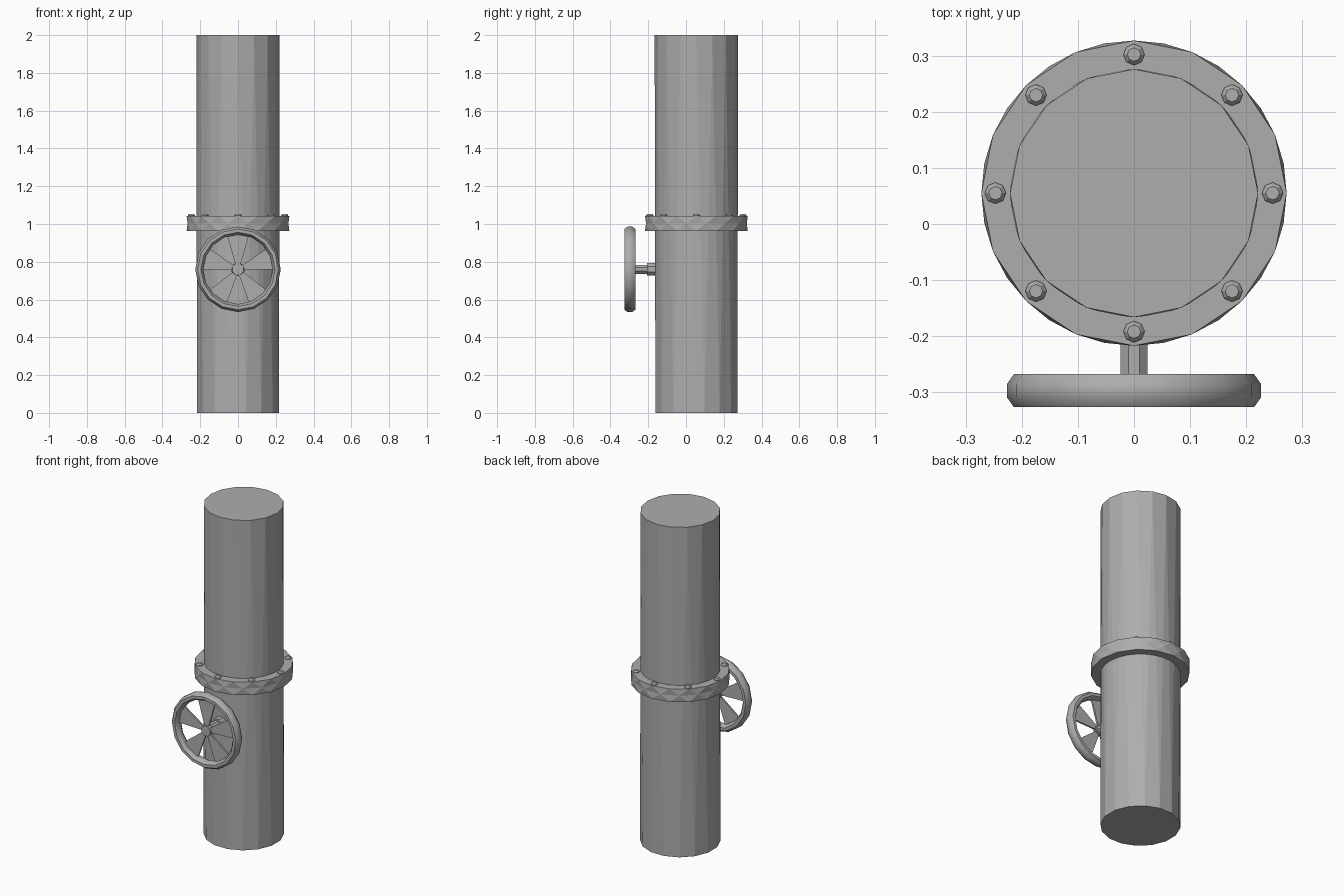
import bpy, bmesh
from math import sin, cos, pi, radians
from mathutils import Matrix

cube = bpy.data.objects.get("Cube")
if cube:
    bpy.data.objects.remove(cube)

metal = bpy.data.materials.new("grey metal")
metal.use_nodes = True
metal.diffuse_color = (0.42, 0.42, 0.42, 1)
metal.node_tree.nodes["Principled BSDF"].inputs["Base Color"].default_value = (0.42, 0.42, 0.42, 1)

AXIS_Y = 0.055                                   # pipe axis
WHEEL = Matrix.Translation((0, -0.297, 0.76)) @ Matrix.Rotation(pi / 2, 4, 'X')


def finish(name, bm, matrix=None, smooth=False):
    bmesh.ops.recalc_face_normals(bm, faces=bm.faces)
    me = bpy.data.meshes.new(name)
    bm.to_mesh(me)
    bm.free()
    ob = bpy.data.objects.new(name, me)
    bpy.context.collection.objects.link(ob)
    me.materials.append(metal)
    if matrix:
        me.transform(matrix)
    if smooth:
        bpy.ops.object.select_all(action='DESELECT')
        ob.select_set(True)
        bpy.context.view_layer.objects.active = ob
        bpy.ops.object.shade_smooth_by_angle(angle=radians(40))
    return ob


def stack(name, sides, rings, matrix=None, smooth=False):
    """Capped rings of (radius, height, twist in steps), joined by triangles when twisted."""
    bm = bmesh.new()
    loops = []
    for r, z, twist in rings:
        angles = [2 * pi * (i + twist) / sides for i in range(sides)]
        loops.append([bm.verts.new((r * cos(a), r * sin(a), z)) for a in angles])
    for (a, b, ra, rb) in zip(loops, loops[1:], rings, rings[1:]):
        for i in range(sides):
            j = (i + 1) % sides
            if ra[2] == rb[2]:
                bm.faces.new((a[i], a[j], b[j], b[i]))
            elif rb[2] > ra[2]:
                bm.faces.new((a[i], a[j], b[i]))
                bm.faces.new((a[j], b[j], b[i]))
            else:
                bm.faces.new((a[i], b[j], b[i]))
                bm.faces.new((a[i], a[j], b[j]))
    bm.faces.new(loops[0])
    bm.faces.new(loops[-1])
    return finish(name, bm, matrix, smooth)


# Pipe and flange
on_axis = Matrix.Translation((0, AXIS_Y, 0))
stack("pipe", 16, [(0.221, 0, 0.5), (0.221, 2, 0)], on_axis)
stack("flange", 16, [(0.272, 0.963, 0), (0.272, 1.003, 0.5), (0.272, 1.042, 0)], on_axis)

# Flange bolts
for i in range(8):
    a = i * pi / 4
    spot = Matrix.Translation((0.247 * cos(a), AXIS_Y + 0.247 * sin(a), 0))
    stack("flange_bolt", 8, [(0.019, 1.03, 0), (0.019, 1.046, 0), (0.012, 1.054, 0)], spot)

# Handwheel rim: an oval section swept round
bm = bmesh.new()
SEG, SEC = 16, 8
rim = []
for i in range(SEG):
    a = 2 * pi * i / SEG
    ring = []
    for k in range(SEC):
        t = 2 * pi * (k + 0.5) / SEC
        r = 0.205 + 0.023 * cos(t)
        ring.append(bm.verts.new((r * cos(a), r * sin(a), 0.032 * sin(t))))
    rim.append(ring)
for i in range(SEG):
    p, q = rim[i], rim[(i + 1) % SEG]
    for k in range(SEC):
        m = (k + 1) % SEC
        bm.faces.new((p[k], q[k], q[m], p[m]))
finish("handwheel_rim", bm, WHEEL, True)

# Handwheel spokes: thin wedges widening toward the rim
SPOKES = 5
for s in range(SPOKES):
    mid = pi / 2 + 2 * pi * s / SPOKES
    bm = bmesh.new()
    outline = [(0.025, -0.5), (0.195, -0.31), (0.198, 0), (0.195, 0.31), (0.025, 0.5)]
    levels = [[bm.verts.new((r * cos(mid + d), r * sin(mid + d), z)) for r, d in outline]
              for z in (-0.005, 0.005)]
    n = len(outline)
    for i in range(n):
        j = (i + 1) % n
        bm.faces.new((levels[0][i], levels[0][j], levels[1][j], levels[1][i]))
    for loop in levels:
        bm.faces.new(loop)
    finish("handwheel_spoke", bm, WHEEL)

# Hub and stem to the pipe
stack("hub", 8, [(0.036, -0.012, 0.5), (0.032, 0.012, 0.5)], WHEEL)
stack("stem", 8, [(0.026, -0.15, 0.5), (0.026, 0, 0.5)], WHEEL)
stack("stem_collar", 8, [(0.036, -0.15, 0.5), (0.036, -0.09, 0.5)], WHEEL)
